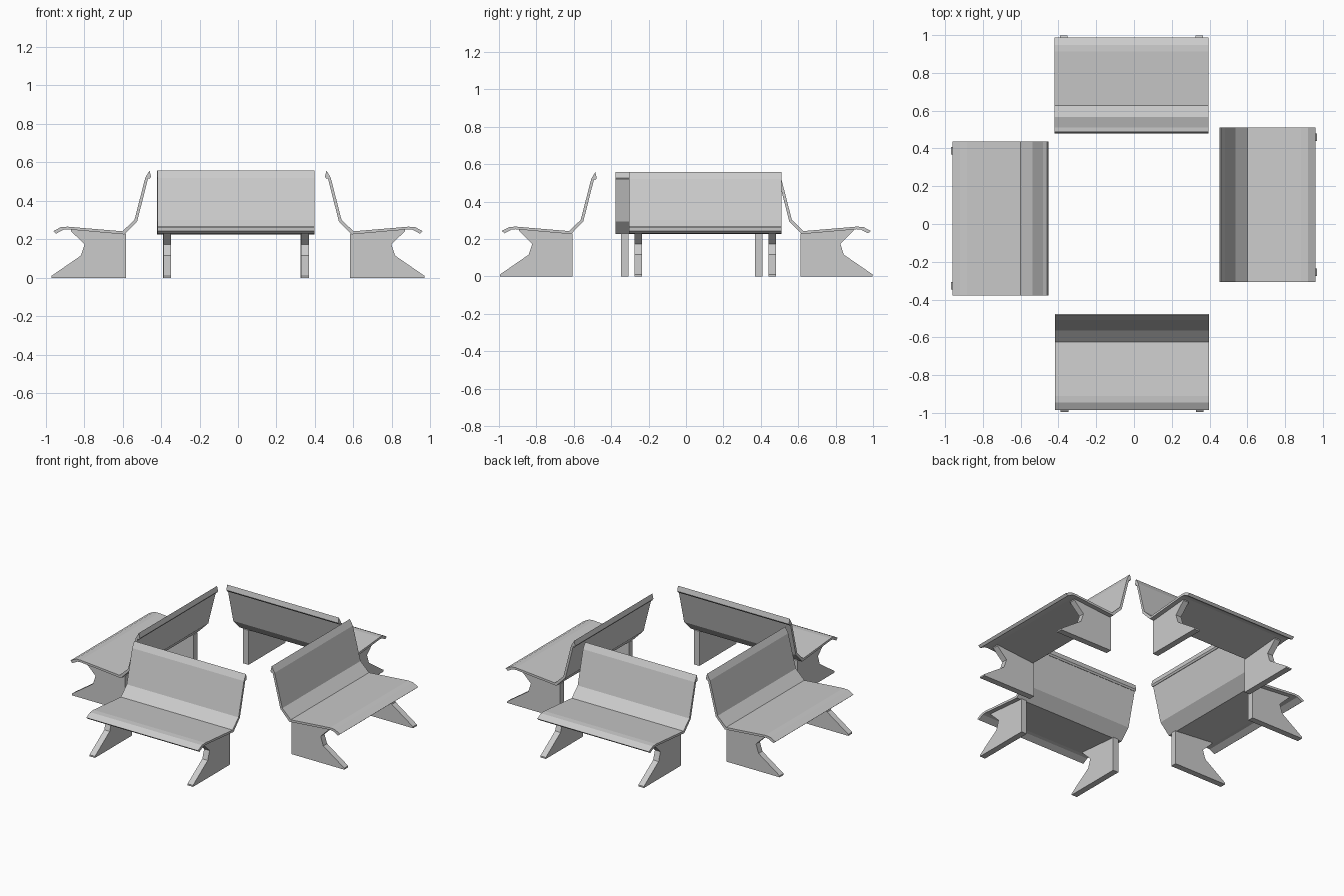
import bpy, bmesh, math
from mathutils import Matrix

if "Cube" in bpy.data.objects:
    bpy.data.objects.remove(bpy.data.objects["Cube"])

# Side profiles: (distance outward from the centre, height)
SEAT = [(0.96, 0.243), (0.92, 0.264), (0.885, 0.266), (0.60, 0.242), (0.538, 0.302),
        (0.482, 0.52), (0.46, 0.558), (0.452, 0.525), (0.46, 0.514), (0.467, 0.518),
        (0.524, 0.294), (0.59, 0.226), (0.885, 0.252), (0.908, 0.25), (0.945, 0.23)]
LEG = [(0.97, 0.0), (0.583, 0.0), (0.583, 0.228), (0.59, 0.232), (0.868, 0.254),
       (0.868, 0.243), (0.797, 0.174), (0.816, 0.116), (0.97, 0.01)]


def extrude_profile(name, profile, v0, v1, matrix):
    bm = bmesh.new()
    face = bm.faces.new([bm.verts.new((u, v0, z)) for u, z in profile])
    ext = bmesh.ops.extrude_face_region(bm, geom=[face])
    moved = [g for g in ext["geom"] if isinstance(g, bmesh.types.BMVert)]
    bmesh.ops.translate(bm, verts=moved, vec=(0, v1 - v0, 0))
    bmesh.ops.transform(bm, matrix=matrix, verts=bm.verts)
    bmesh.ops.recalc_face_normals(bm, faces=bm.faces)
    mesh = bpy.data.meshes.new(name)
    bm.to_mesh(mesh)
    bm.free()
    bpy.context.collection.objects.link(bpy.data.objects.new(name, mesh))


def bench(side, angle, centre):
    m = Matrix.Translation(centre) @ Matrix.Rotation(math.radians(angle), 4, 'Z')
    # folded seat and backrest panel
    extrude_profile(side + "_seat", SEAT, -0.408, 0.408, m)
    # two plate legs
    for label, v in (("a", -0.358), ("b", 0.358)):
        extrude_profile(f"{side}_leg_{label}", LEG, v - 0.02, v + 0.02, m)


# Four benches back to back around a square
bench("right", 0, (0, 0.102, 0))
bench("back", 90, (-0.013, 0.028, 0))
bench("left", 180, (0, 0.03, 0))
bench("front", 270, (-0.01, -0.025, 0))
